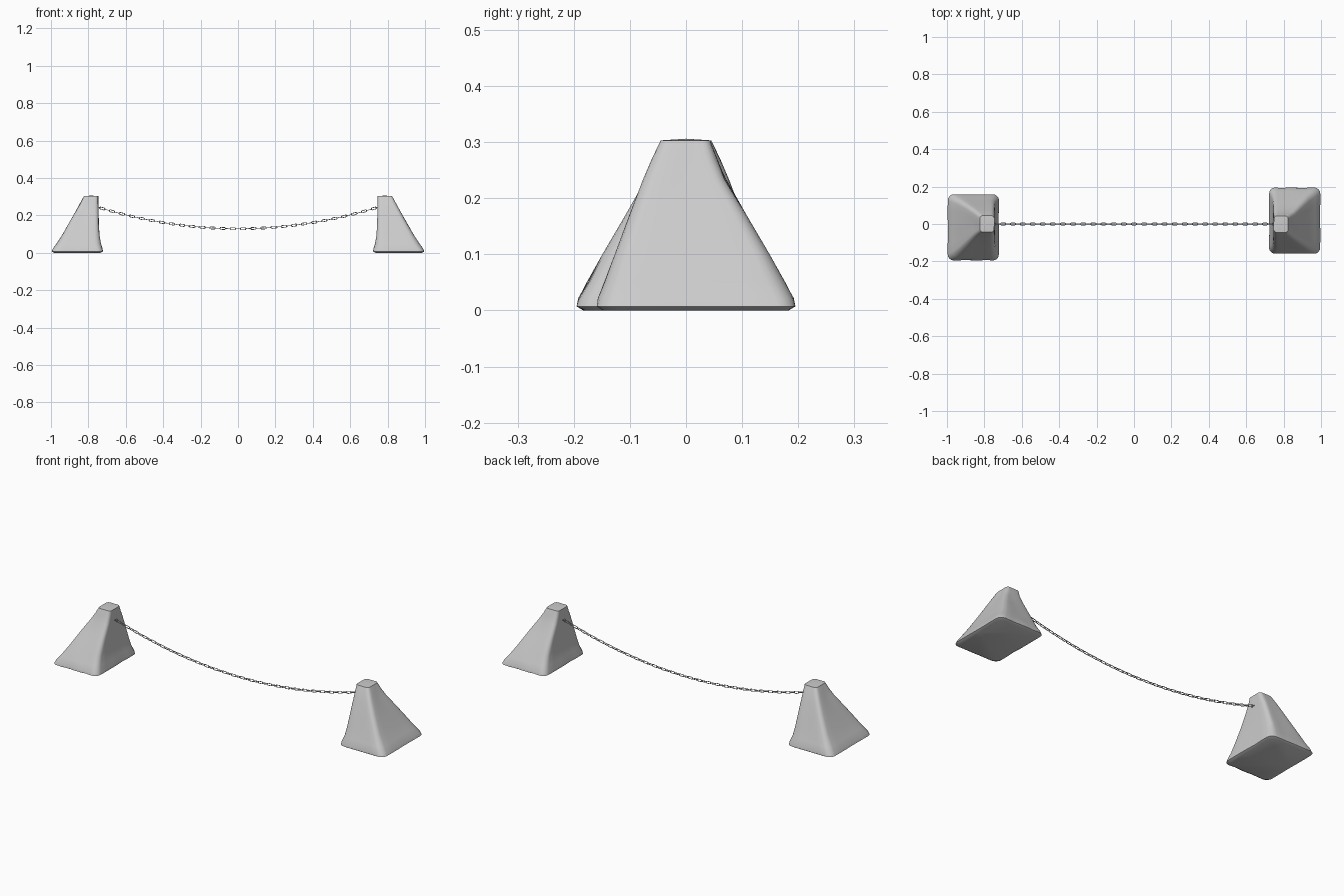
import bpy, bmesh, math
from mathutils import Vector, Matrix, noise

if "Cube" in bpy.data.objects:
    bpy.data.objects.remove(bpy.data.objects["Cube"])

# Stone cross-sections from the ground up: z, x min, x max, y min, y max, corner radius
LEVELS = [
    (0.000, 0.735, 0.982, -0.148, 0.183, 0.030),
    (0.007, 0.722, 0.996, -0.159, 0.195, 0.032),
    (0.022, 0.724, 0.990, -0.157, 0.192, 0.034),
    (0.050, 0.733, 0.970, -0.146, 0.177, 0.032),
    (0.100, 0.741, 0.938, -0.127, 0.149, 0.026),
    (0.170, 0.744, 0.898, -0.101, 0.108, 0.022),
    (0.235, 0.746, 0.861, -0.076, 0.071, 0.020),
    (0.270, 0.746, 0.842, -0.061, 0.056, 0.018),
    (0.303, 0.747, 0.824, -0.045, 0.043, 0.015),
]


def outline(x0, x1, y0, y1, r, corner=4, side=6):
    """Rounded rectangle with evenly divided sides."""
    pts = []
    centres = [(x1 - r, y0 + r, -90), (x1 - r, y1 - r, 0),
               (x0 + r, y1 - r, 90), (x0 + r, y0 + r, 180)]
    for i, (cx, cy, a0) in enumerate(centres):
        for k in range(corner + 1):
            a = math.radians(a0 + 90 * k / corner)
            pts.append(Vector((cx + r * math.cos(a), cy + r * math.sin(a), 0)))
        nx, ny, na = centres[(i + 1) % 4]
        a = math.radians(na)
        end = Vector((nx + r * math.cos(a), ny + r * math.sin(a), 0))
        start = pts[-1].copy()
        pts += [start.lerp(end, k / side) for k in range(1, side)]
    return pts


def make_object(name, bm, smooth_angle):
    bmesh.ops.recalc_face_normals(bm, faces=bm.faces)
    mesh = bpy.data.meshes.new(name)
    bm.to_mesh(mesh)
    bm.free()
    obj = bpy.data.objects.new(name, mesh)
    bpy.context.collection.objects.link(obj)
    bpy.ops.object.select_all(action='DESELECT')
    obj.select_set(True)
    bpy.context.view_layer.objects.active = obj
    bpy.ops.object.shade_smooth_by_angle(angle=math.radians(smooth_angle))
    return obj


# Anchor stones: lofted, slightly uneven, second one turned half round
def build_stone(name, turn):
    bm = bmesh.new()
    rings = []
    for z, *rect in LEVELS:
        ring = []
        for p in outline(*rect):
            p.z = z
            mid = Vector(((rect[0] + rect[1]) / 2, (rect[2] + rect[3]) / 2, z))
            amount = 0.006 if z < 0.28 else 0.001
            dent = max(0, noise.noise(p * 14)) * amount
            p -= (p - mid).normalized() * dent
            ring.append(bm.verts.new(p))
        rings.append(ring)
    n = len(rings[0])
    for a, b in zip(rings, rings[1:]):
        for i in range(n):
            j = (i + 1) % n
            bm.faces.new((a[i], a[j], b[j], b[i]))
    bm.faces.new(rings[0][::-1])
    # slightly domed cap
    peak = bm.verts.new((0.785, 0, 0.306))
    for i in range(n):
        bm.faces.new((rings[-1][i], rings[-1][(i + 1) % n], peak))
    bmesh.ops.transform(bm, matrix=Matrix.Rotation(turn, 4, 'Z'), verts=bm.verts)
    return make_object(name, bm, 50)


build_stone("right_stone", 0)
build_stone("left_stone", math.pi)


# Chain: oval links along a sagging curve, alternately turned a quarter
def add_link(bm, matrix, length, width, wire, arc=6, sides=6):
    r = width / 2 - wire
    half = length / 2 - wire - r
    rings = []
    for end in (1, -1):
        for k in range(arc + 1):
            a = math.radians(-90 + 180 * k / arc) + (0 if end == 1 else math.pi)
            out = Vector((math.cos(a), math.sin(a), 0))
            c = Vector((end * half, 0, 0)) + out * r
            rings.append([bm.verts.new(matrix @ (c + out * wire * math.cos(t)
                          + Vector((0, 0, wire * math.sin(t)))))
                          for t in (2 * math.pi * s / sides for s in range(sides))])
    for i, a in enumerate(rings):
        b = rings[(i + 1) % len(rings)]
        for s in range(sides):
            t = (s + 1) % sides
            bm.faces.new((a[s], a[t], b[t], b[s]))


HALF_SPAN, LOW, SAG = 0.752, 0.129, 0.116
LINKS = 57


def chain_point(x):
    return Vector((x, 0, LOW + SAG * (x / HALF_SPAN) ** 2))


# equal arc-length spacing of the links
samples = [chain_point(-HALF_SPAN + 2 * HALF_SPAN * i / 2000) for i in range(2001)]
lengths = [0.0]
for p, q in zip(samples, samples[1:]):
    lengths.append(lengths[-1] + (q - p).length)
pitch = lengths[-1] / (LINKS - 1)

bm = bmesh.new()
k = 0
for i in range(LINKS):
    while k < 2000 and lengths[k] < i * pitch:
        k += 1
    p = samples[k]
    slope = math.atan(2 * SAG * p.x / HALF_SPAN ** 2)
    m = (Matrix.Translation(p) @ Matrix.Rotation(-slope, 4, 'Y')
         @ Matrix.Rotation(math.pi / 2 * (i % 2), 4, 'X'))
    add_link(bm, m, pitch * 1.25, 0.0145, 0.0019)
make_object("chain", bm, 60)
